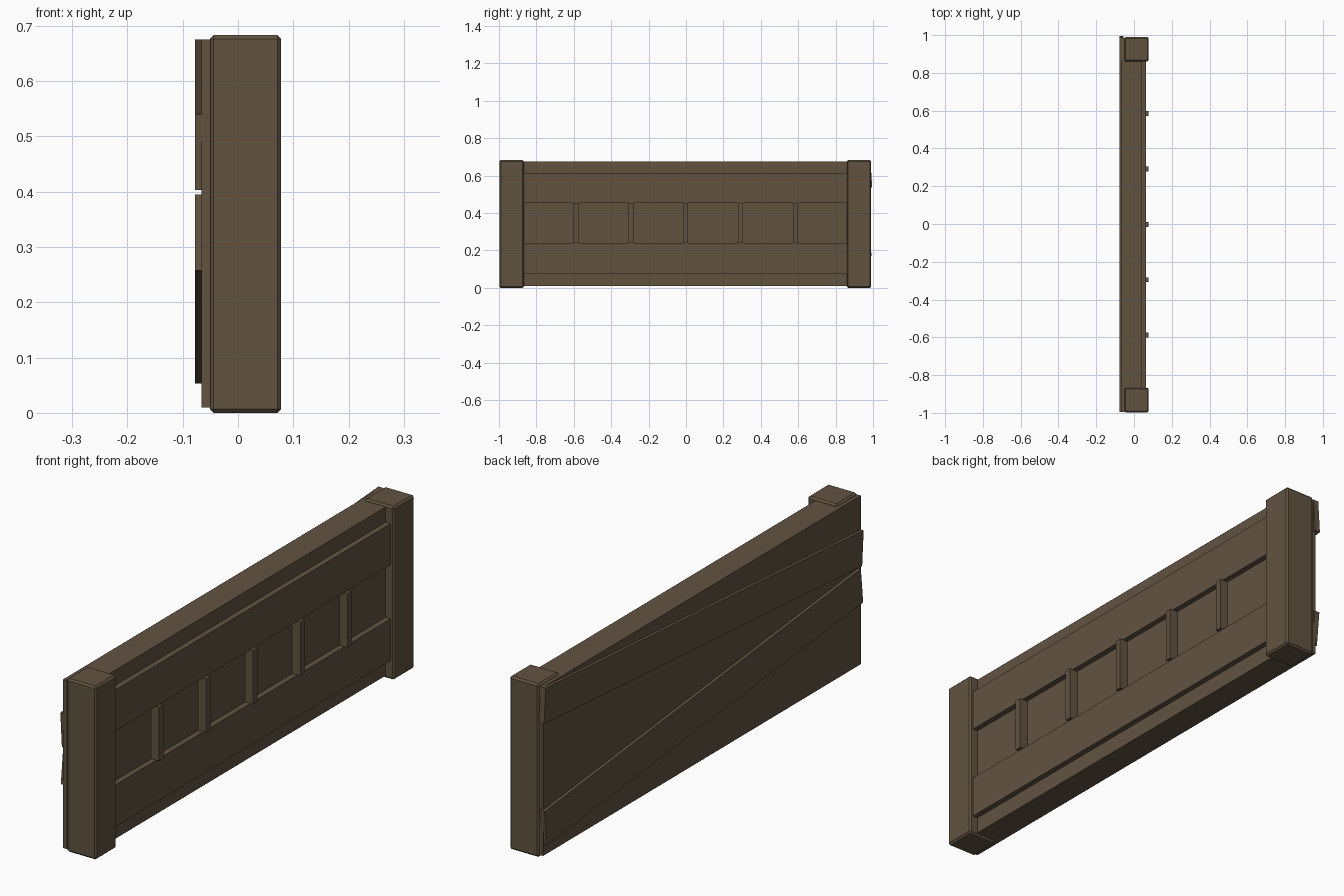
import bpy, math
from mathutils import Vector

if "Cube" in bpy.data.objects:
    bpy.data.objects.remove(bpy.data.objects["Cube"])

wood = bpy.data.materials.new("dark brown wood")
wood.diffuse_color = (0.120, 0.086, 0.051, 1)
wood.use_nodes = True
wood.node_tree.nodes["Principled BSDF"].inputs["Base Color"].default_value = wood.diffuse_color


def box(name, lo, hi, bevel=0.0, tilt=0.0):
    """Box between two corners, optionally bevelled and turned about x."""
    lo, hi = Vector(lo), Vector(hi)
    bpy.ops.mesh.primitive_cube_add(size=1, location=(lo + hi) / 2)
    ob = bpy.context.object
    ob.name = name
    ob.scale = hi - lo
    bpy.ops.object.transform_apply(location=False, rotation=False, scale=True)
    ob.rotation_euler.x = tilt
    ob.data.materials.append(wood)
    if bevel:
        m = ob.modifiers.new("bevel", "BEVEL")
        m.width = bevel
        m.segments = 1
    return ob


# end posts
for name, y in (("front_post", -0.932), ("back_post", 0.925)):
    box(name, (-0.051, y - 0.065, 0), (0.078, y + 0.065, 0.683), 0.007)

# recessed core, showing as top rail, middle recess and bottom rail
box("core_panel", (-0.051, -0.88, 0.01), (0.042, 0.875, 0.675))

# raised horizontal boards on the right side
box("upper_board", (0.03, -0.875, 0.453), (0.064, 0.87, 0.615))
box("lower_board", (0.03, -0.875, 0.075), (0.064, 0.87, 0.24))

# short upright slats between the boards
for i in range(-2, 3):
    y = -0.002 + i * 0.293
    box("slat", (0.035, y - 0.013, 0.24), (0.077, y + 0.013, 0.453))

# flat backing boards on the left side
box("backing_board", (-0.066, -0.995, 0.01), (-0.05, 0.985, 0.675))

# slanted planks nailed over the backing
for name, z, slope in (("upper_slanted_plank", 0.539, 0.068),
                       ("lower_slanted_plank", 0.224, -0.104)):
    half = 0.998 - 0.07 * abs(slope)
    box(name, (-0.078, -half, z - 0.069), (-0.055, half, z + 0.069),
        tilt=math.atan(slope))
